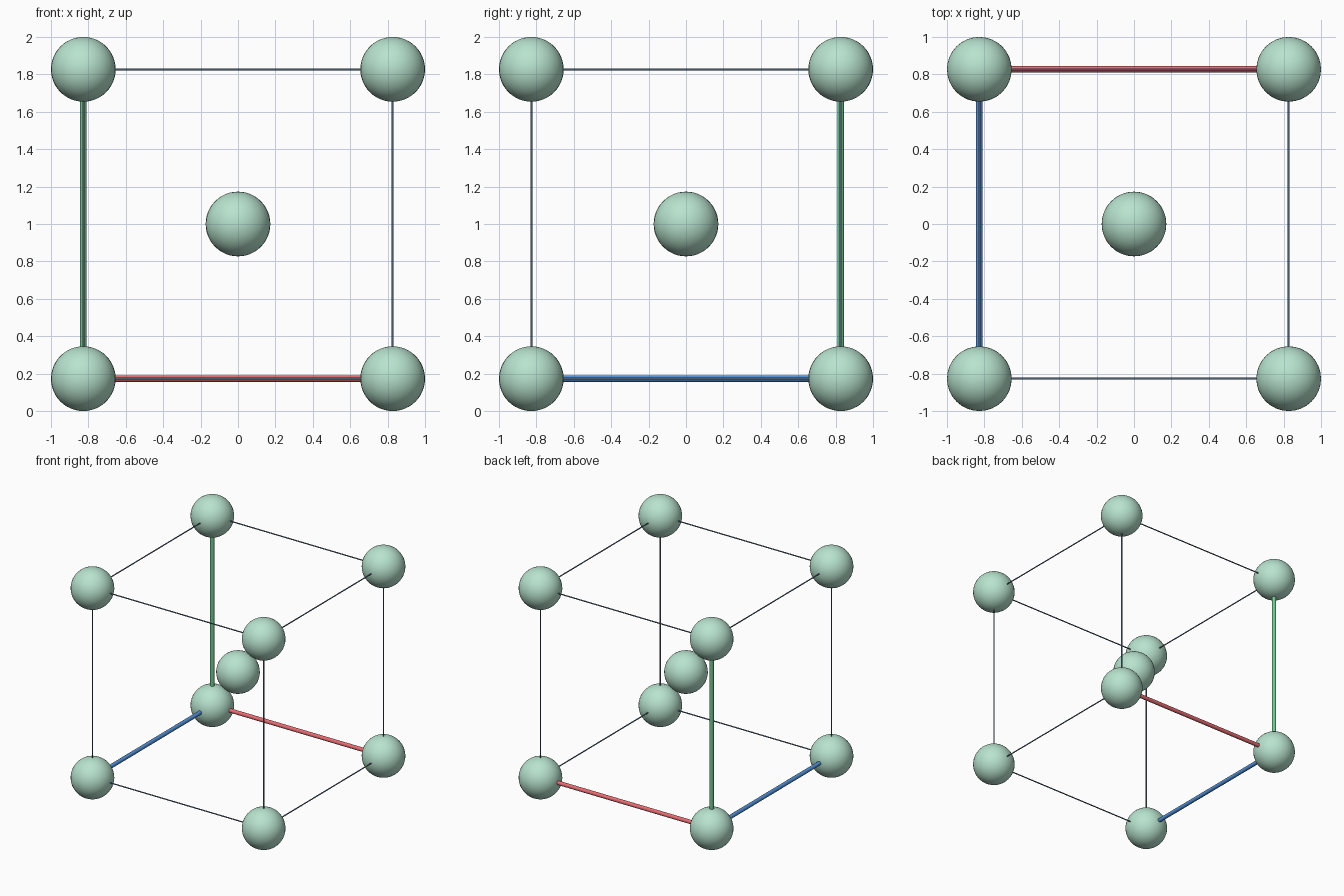
import bpy
from mathutils import Vector

if "Cube" in bpy.data.objects:
    bpy.data.objects.remove(bpy.data.objects["Cube"])

H = 0.827            # half the cell edge
BALL_R = 0.173       # ball radius
AXIS_R = 0.0173      # coloured axis rod radius
EDGE_R = 0.005       # thin frame rod radius
CENTRE = Vector((0, 0, 1))


def material(name, rgb):
    m = bpy.data.materials.new(name)
    m.diffuse_color = (*rgb, 1)
    m.use_nodes = True
    m.node_tree.nodes["Principled BSDF"].inputs["Base Color"].default_value = m.diffuse_color
    return m


MINT = material("mint", (0.48, 0.77, 0.62))
RED = material("red", (0.86, 0.16, 0.18))
GREEN = material("green", (0.17, 0.58, 0.28))
BLUE = material("blue", (0.09, 0.29, 0.70))
SLATE = material("slate", (0.12, 0.20, 0.28))


def finish(name, mat):
    ob = bpy.context.object
    ob.name = name
    ob.data.materials.append(mat)
    bpy.ops.object.shade_smooth_by_angle()


def ball(name, pos):
    bpy.ops.mesh.primitive_uv_sphere_add(segments=32, ring_count=24,
                                         radius=BALL_R, location=pos)
    finish(name, MINT)


def rod(name, a, b, radius, mat):
    d = b - a
    bpy.ops.mesh.primitive_cylinder_add(
        vertices=16, radius=radius, depth=d.length, location=(a + b) / 2,
        rotation=d.to_track_quat('Z', 'Y').to_euler())
    finish(name, mat)


# Balls at the eight corners and one in the middle
signs = [Vector((x, y, z)) for x in (-1, 1) for y in (-1, 1) for z in (-1, 1)]
for s in signs:
    ball("corner_ball", CENTRE + s * H)
ball("centre_ball", CENTRE)

# Twelve cell edges; the three meeting at the origin corner are thick and coloured
origin = Vector((-1, 1, -1))
axes = [("red_axis_rod", RED), ("blue_axis_rod", BLUE), ("green_axis_rod", GREEN)]
for s in signs:
    for i in range(3):
        if s[i] > 0:
            continue
        e = s.copy()
        e[i] = 1
        a, b = CENTRE + s * H, CENTRE + e * H
        if origin in (s, e):
            rod(axes[i][0], a, b, AXIS_R, axes[i][1])
        else:
            rod("frame_rod", a, b, EDGE_R, SLATE)
